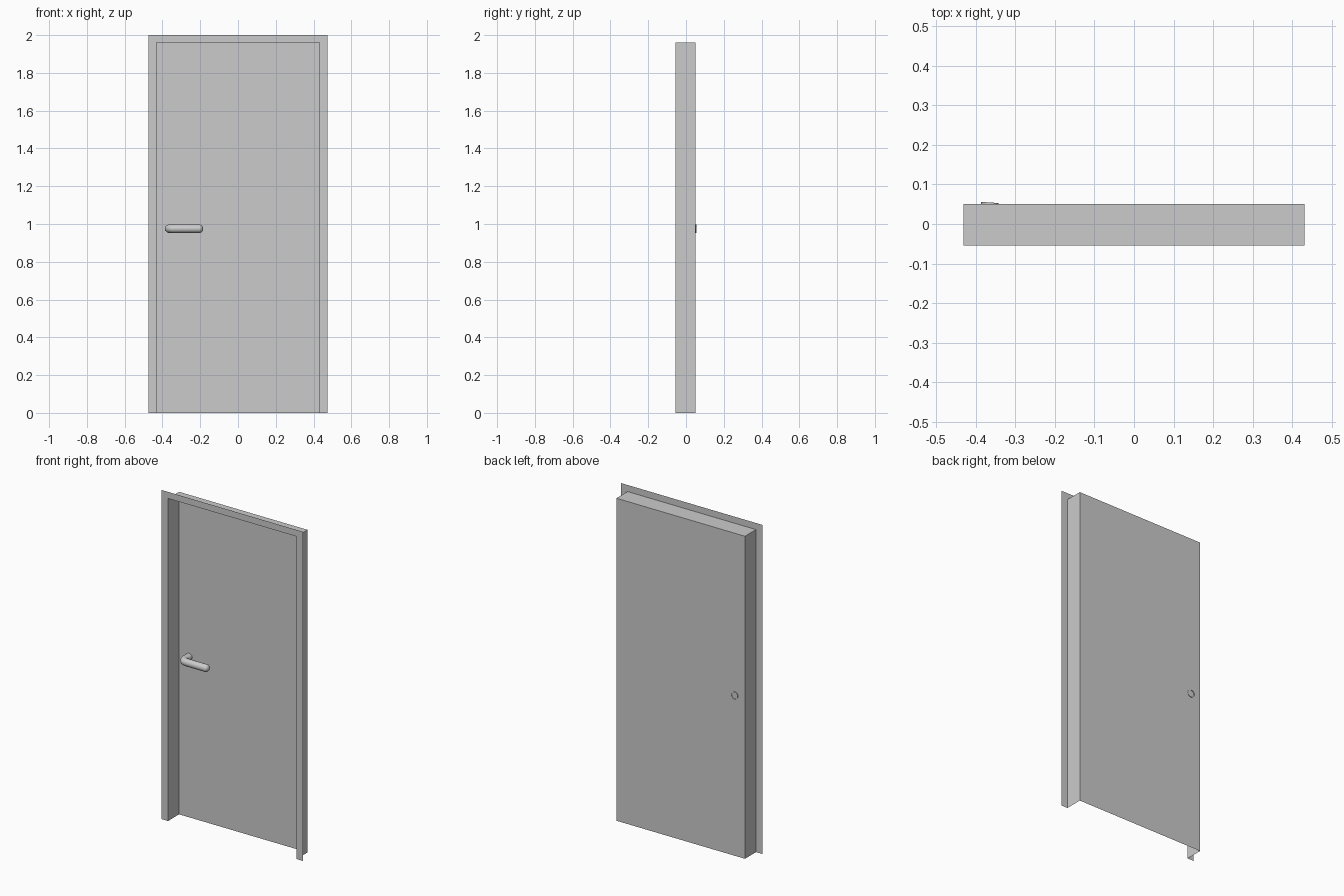
import bpy, bmesh
from math import sin, cos, pi, radians
from mathutils import Vector

if "Cube" in bpy.data.objects:
    bpy.data.objects.remove(bpy.data.objects["Cube"])


def make_object(name, rows, closed=False, cap=False, recalc=False):
    """Bridge successive rows of points into a surface."""
    bm = bmesh.new()
    rings = [[bm.verts.new(p) for p in row] for row in rows]
    for a, b in zip(rings, rings[1:]):
        n = len(a)
        for i in range(n if closed else n - 1):
            j = (i + 1) % n
            bm.faces.new((a[i], a[j], b[j], b[i]))
    if cap:
        bm.faces.new(rings[-1])
    if recalc:
        bmesh.ops.recalc_face_normals(bm, faces=bm.faces)
    me = bpy.data.meshes.new(name)
    bm.to_mesh(me)
    bm.free()
    ob = bpy.data.objects.new(name, me)
    bpy.context.collection.objects.link(ob)
    return ob


FRONT, BACK = -0.055, 0.051


def arch(w, h, y):
    return [(w, y, 0), (w, y, h), (-w, y, h), (-w, y, 0)]


# sheet-metal frame: flat front flange, then jambs running back, open at floor
make_object("door_frame", [arch(0.475, 2.0, FRONT), arch(0.432, 1.96, FRONT),
                           arch(0.432, 1.96, BACK)])

# door leaf at the back of the jambs
make_object("door_leaf", [[(-0.432, BACK, 0), (0.432, BACK, 0)],
                          [(-0.432, BACK, 1.96), (0.432, BACK, 1.96)]])

# lever handle: bent tube, open where it passes through the leaf, rounded tip
R, X0, Y0, Z0, BEND = 0.022, -0.365, -0.015, 0.975, 0.03
SIDES = 20
stations = [(X0, 0.0545, radians(-4), R), (X0, Y0 + BEND, 0, R)]
for k in range(1, 7):
    a = k / 6 * pi / 2
    stations.append((X0 + BEND * (1 - cos(a)), Y0 + BEND * (1 - sin(a)), a, R))
tip = 0.018
for k in range(6):
    a = k / 6 * pi / 2
    stations.append((-0.185 - tip + tip * sin(a), Y0, pi / 2, R * cos(a)))
stations.append((-0.185, Y0, pi / 2, R * 0.1))

rows = []
for x, y, a, r in stations:
    side = Vector((cos(a), sin(a), 0))
    up = Vector((0, 0, 1))
    rows.append([Vector((x, y, Z0)) + r * (cos(t) * side + sin(t) * up)
                 for t in (2 * pi * i / SIDES for i in range(SIDES))])
handle = make_object("lever_handle", rows, closed=True, cap=True, recalc=True)
bpy.context.view_layer.objects.active = handle
handle.select_set(True)
bpy.ops.object.shade_smooth_by_angle(angle=radians(40))
